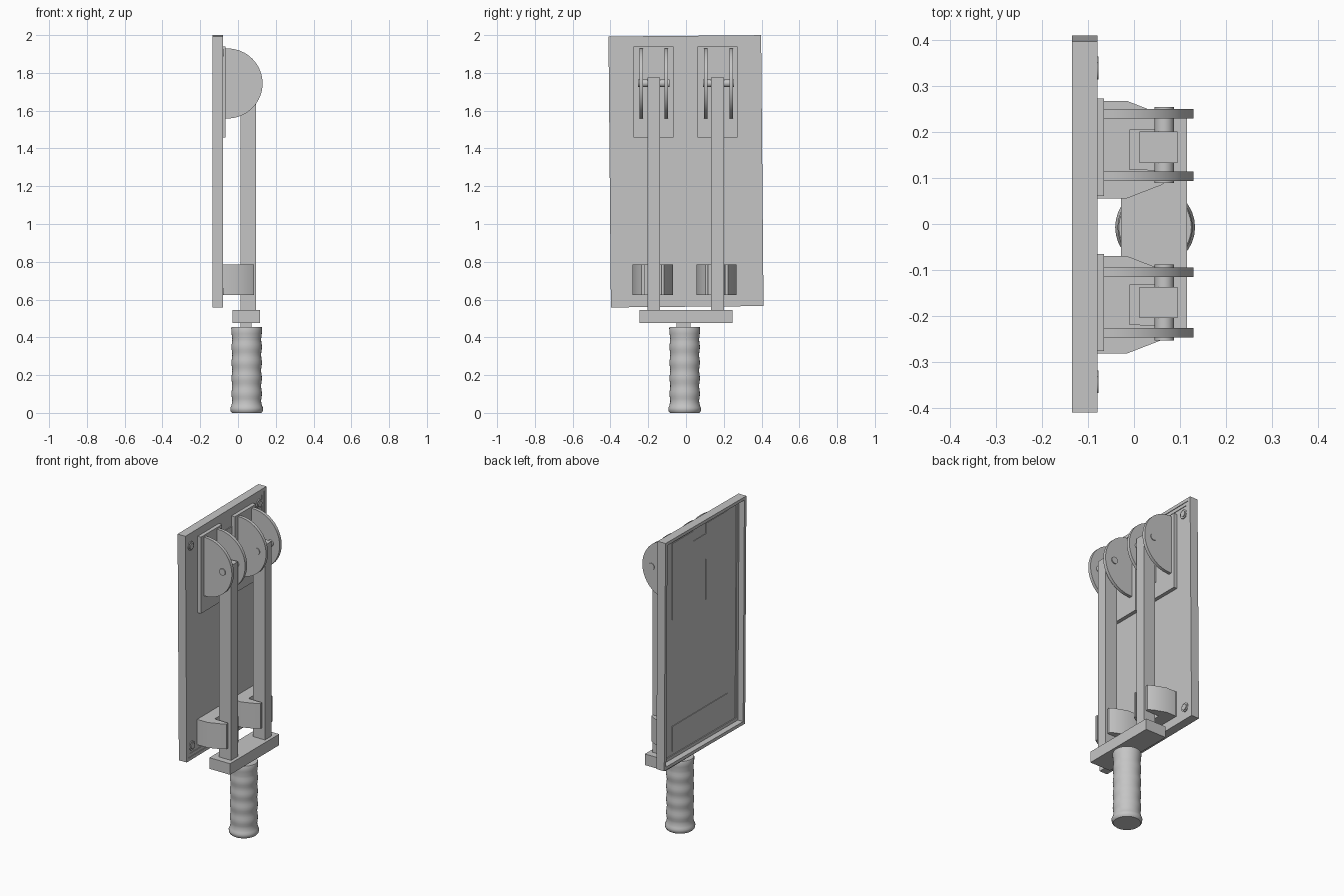
import bpy, bmesh, math
from mathutils import Matrix, Vector

if "Cube" in bpy.data.objects:
    bpy.data.objects.remove(bpy.data.objects["Cube"])

SHADE = (0.56, 0.56, 0.56, 1)
grey = bpy.data.materials.new("plain grey")
grey.use_nodes = True
grey.diffuse_color = SHADE
grey.node_tree.nodes["Principled BSDF"].inputs["Base Color"].default_value = SHADE

TILT = 0.009  # slight lean of the back panel


def finish(name, bm, smooth=False, tilt=False):
    bmesh.ops.recalc_face_normals(bm, faces=bm.faces)
    if tilt:
        pivot = Vector((0, 0, 1.28))
        bmesh.ops.rotate(bm, cent=pivot, matrix=Matrix.Rotation(TILT, 3, 'X'), verts=bm.verts)
    mesh = bpy.data.meshes.new(name)
    bm.to_mesh(mesh)
    bm.free()
    mesh.materials.append(grey)
    ob = bpy.data.objects.new(name, mesh)
    bpy.context.collection.objects.link(ob)
    if smooth:
        bpy.ops.object.select_all(action='DESELECT')
        ob.select_set(True)
        bpy.context.view_layer.objects.active = ob
        bpy.ops.object.shade_smooth_by_angle(angle=math.radians(35))
    return ob


def prism(name, points, offset, smooth=False, tilt=False):
    """Extrude a closed outline along an offset."""
    bm = bmesh.new()
    face = bm.faces.new([bm.verts.new(p) for p in points])
    ext = bmesh.ops.extrude_face_region(bm, geom=[face])
    moved = [v for v in ext["geom"] if isinstance(v, bmesh.types.BMVert)]
    bmesh.ops.translate(bm, vec=offset, verts=moved)
    return finish(name, bm, smooth, tilt)


def box(name, x, y, z, tilt=False):
    pts = [(x[0], y[0], z[0]), (x[0], y[1], z[0]), (x[0], y[1], z[1]), (x[0], y[0], z[1])]
    return prism(name, pts, (x[1] - x[0], 0, 0), tilt=tilt)


def cylinder(name, centre, radius, depth, axis, sides=24, tilt=False):
    bm = bmesh.new()
    turn = Matrix.Rotation(math.pi / 2, 4, axis)
    bmesh.ops.create_cone(bm, cap_ends=True, segments=sides, radius1=radius, radius2=radius,
                          depth=depth, matrix=Matrix.Translation(centre) @ turn)
    return finish(name, bm, True, tilt)


def border(name, x, half_y, z, width):
    """Rectangular ring built from four mitred strips."""
    bm = bmesh.new()
    loops = []
    for px, inset in ((x[0], 0), (x[1], 0), (x[1], width), (x[0], width)):
        hy = half_y - inset
        loops.append([bm.verts.new((px, sy * hy, z[top] + (-inset if top else inset)))
                      for sy, top in ((-1, 0), (1, 0), (1, 1), (-1, 1))])
    for a, b in zip(loops, loops[1:] + loops[:1]):
        for i in range(4):
            j = (i + 1) % 4
            bm.faces.new((a[i], a[j], b[j], b[i]))
    return finish(name, bm, tilt=True)


# Back panel: deep frame, inner lip, thin plate near the front, and screws
border("panel_frame", (-0.135, -0.08), 0.404, (0.562, 1.996), 0.02)
border("panel_lip", (-0.098, -0.084), 0.386, (0.58, 1.978), 0.022)
box("panel_plate", (-0.092, -0.088), (-0.384, 0.384), (0.582, 1.976), tilt=True)
for y in (-0.344, 0.34):
    for z in (0.645, 1.91):
        cylinder("screw_washer", (-0.087, y, z), 0.028, 0.01, 'Y', tilt=True)
        cylinder("screw_head", (-0.084, y, z), 0.019, 0.014, 'Y', tilt=True)

# Shared mounting bars set into the plate
box("hinge_bridge", (-0.095, -0.083), (-0.08, 0.07), (1.715, 1.875))
box("clip_bridge", (-0.096, -0.083), (-0.28, 0.27), (0.625, 0.785))

# One hinge, arm and clip on each side
for side, mid, discs in (("right", -0.171, (-0.237, -0.105)), ("left", 0.167, (0.104, 0.24))):
    box(side + "_hinge_base", (-0.096, -0.065), (mid - 0.106, mid + 0.106), (1.457, 1.94))

    for y in discs:
        arc = [(-0.055 + 0.185 * math.cos(a), y - 0.01, 1.744 + 0.185 * math.sin(a))
               for a in (math.pi * (i / 32 - 0.5) for i in range(33))]
        arc += [(-0.075, y - 0.01, 1.929), (-0.075, y - 0.01, 1.559)]
        prism(side + "_hinge_disc", arc, (0, 0.02, 0), smooth=True)
    cylinder(side + "_hinge_pin", (0.066, sum(discs) / 2, 1.745), 0.021, 0.165, 'X')

    box(side + "_arm", (0.012, 0.095), (mid - 0.034, mid + 0.034), (0.54, 1.775))

    jaw = [(-0.09, 0.106), (-0.015, 0.106), (0.06, 0.077), (0.086, 0.06),
           (0.086, 0.045), (-0.01, 0.043)]
    centre = mid - 0.005
    outline = [(x, centre + d, 0.625) for x, d in jaw]
    outline += [(x, centre - d, 0.625) for x, d in reversed(jaw)]
    prism(side + "_clip", outline, (0, 0, 0.16), smooth=True)

# Cross bar joining the arms, and the neck
box("cross_bar", (-0.028, 0.116), (-0.245, 0.245), (0.475, 0.545))
box("handle_neck", (0.013, 0.072), (-0.05, 0.025), (0.44, 0.48))

# Gently waved grip turned around its axis
profile = [(0, 0), (0.078, 0), (0.086, 0.01), (0.087, 0.026), (0.082, 0.036)]
for i in range(25):
    t = i / 24
    profile.append((0.0785 - 0.0022 * math.cos(t * 8 * math.pi), 0.06 + 0.33 * t))
profile += [(0.08, 0.42), (0.082, 0.45), (0.079, 0.456), (0, 0.456)]
bm = bmesh.new()
verts = [bm.verts.new((r, 0, z)) for r, z in profile]
edges = [bm.edges.new(pair) for pair in zip(verts, verts[1:])]
bmesh.ops.spin(bm, geom=verts + edges, cent=(0, 0, 0), axis=(0, 0, 1),
               angle=2 * math.pi, steps=32, use_merge=False)
bmesh.ops.remove_doubles(bm, verts=bm.verts, dist=0.0001)
bmesh.ops.translate(bm, vec=(0.046, -0.007, 0), verts=bm.verts)
finish("handle_grip", bm, True)
